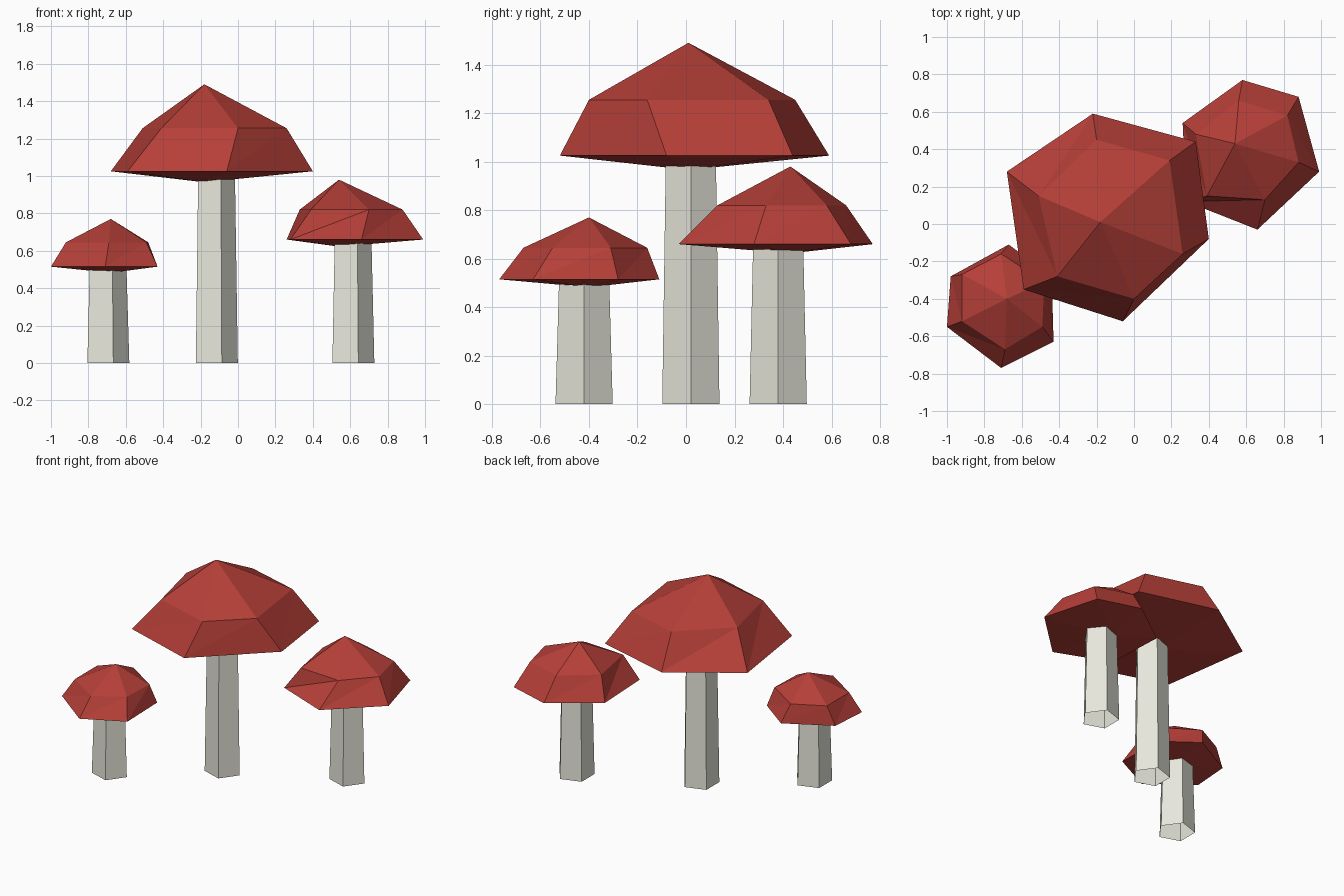
import bpy, bmesh, math

if "Cube" in bpy.data.objects:
    bpy.data.objects.remove(bpy.data.objects["Cube"])


def material(name, color):
    m = bpy.data.materials.new(name)
    m.diffuse_color = color
    m.use_nodes = True
    m.node_tree.nodes["Principled BSDF"].inputs["Base Color"].default_value = m.diffuse_color
    return m


RED = material("cap_red", (0.47, 0.05, 0.04, 1))
CREAM = material("stem_cream", (0.80, 0.80, 0.71, 1))


def finish(bm, name, mat):
    bmesh.ops.recalc_face_normals(bm, faces=bm.faces)
    mesh = bpy.data.meshes.new(name)
    bm.to_mesh(mesh)
    bm.free()
    mesh.materials.append(mat)
    bpy.context.collection.objects.link(bpy.data.objects.new(name, mesh))


def cap(name, apex, rim, rim_z, ring, ring_z, base_z):
    """Faceted cap: apex, shoulder ring, rim and shallow conical underside."""
    bm = bmesh.new()
    top = bm.verts.new(apex)
    base = bm.verts.new((apex[0], apex[1], base_z))
    lo = [bm.verts.new((x, y, rim_z)) for x, y in rim]
    hi = [bm.verts.new((x, y, ring_z)) for x, y in ring]
    n = len(lo)
    for i in range(n):
        j = (i + 1) % n
        bm.faces.new((hi[i], hi[j], top))
        bm.faces.new((lo[i], lo[j], hi[j]))
        bm.faces.new((lo[i], hi[j], hi[i]))
        bm.faces.new((lo[j], lo[i], base))
    finish(bm, name, RED)


def stem(name, x, y, height, r0=0.124, r1=0.109):
    """Tapered five-sided tube, open at the foot."""
    bm = bmesh.new()
    rows = []
    for r, z in ((r0, 0), (r1, height)):
        rows.append([bm.verts.new((x + r * math.cos(k * math.tau / 5),
                                   y + r * math.sin(k * math.tau / 5), z))
                     for k in range(5)])
    a, b = rows
    for i in range(5):
        j = (i + 1) % 5
        bm.faces.new((a[i], a[j], b[j], b[i]))
    finish(bm, name, CREAM)


# Large middle mushroom
stem("large_stem", -0.125, 0.02, 0.985)
cap("large_cap", (-0.18, 0.01, 1.49),
    [(-0.59, -0.35), (-0.06, -0.52), (0.40, -0.08),
     (0.33, 0.44), (-0.22, 0.59), (-0.68, 0.28)], 1.025,
    [(-0.41, -0.28), (0.0, -0.40), (0.26, -0.16),
     (0.19, 0.34), (-0.20, 0.45), (-0.51, 0.15)], 1.255, 0.966)

# Medium mushroom on the right
stem("medium_stem", 0.605, 0.38, 0.64)
cap("medium_cap", (0.54, 0.43, 0.98),
    [(0.28, 0.12), (0.66, -0.03), (0.99, 0.28),
     (0.88, 0.68), (0.58, 0.77), (0.26, 0.54)], 0.66,
    [(0.39, 0.15), (0.70, 0.13), (0.88, 0.33),
     (0.82, 0.58), (0.56, 0.66), (0.33, 0.48)], 0.82, 0.622)

# Small mushroom on the left
stem("small_stem", -0.705, -0.42, 0.497)
cap("small_cap", (-0.68, -0.40, 0.77),
    [(-1.0, -0.55), (-0.71, -0.77), (-0.43, -0.63),
     (-0.44, -0.28), (-0.67, -0.11), (-0.98, -0.28)], 0.515,
    [(-0.92, -0.52), (-0.69, -0.67), (-0.49, -0.55),
     (-0.48, -0.31), (-0.71, -0.16), (-0.92, -0.27)], 0.645, 0.482)
